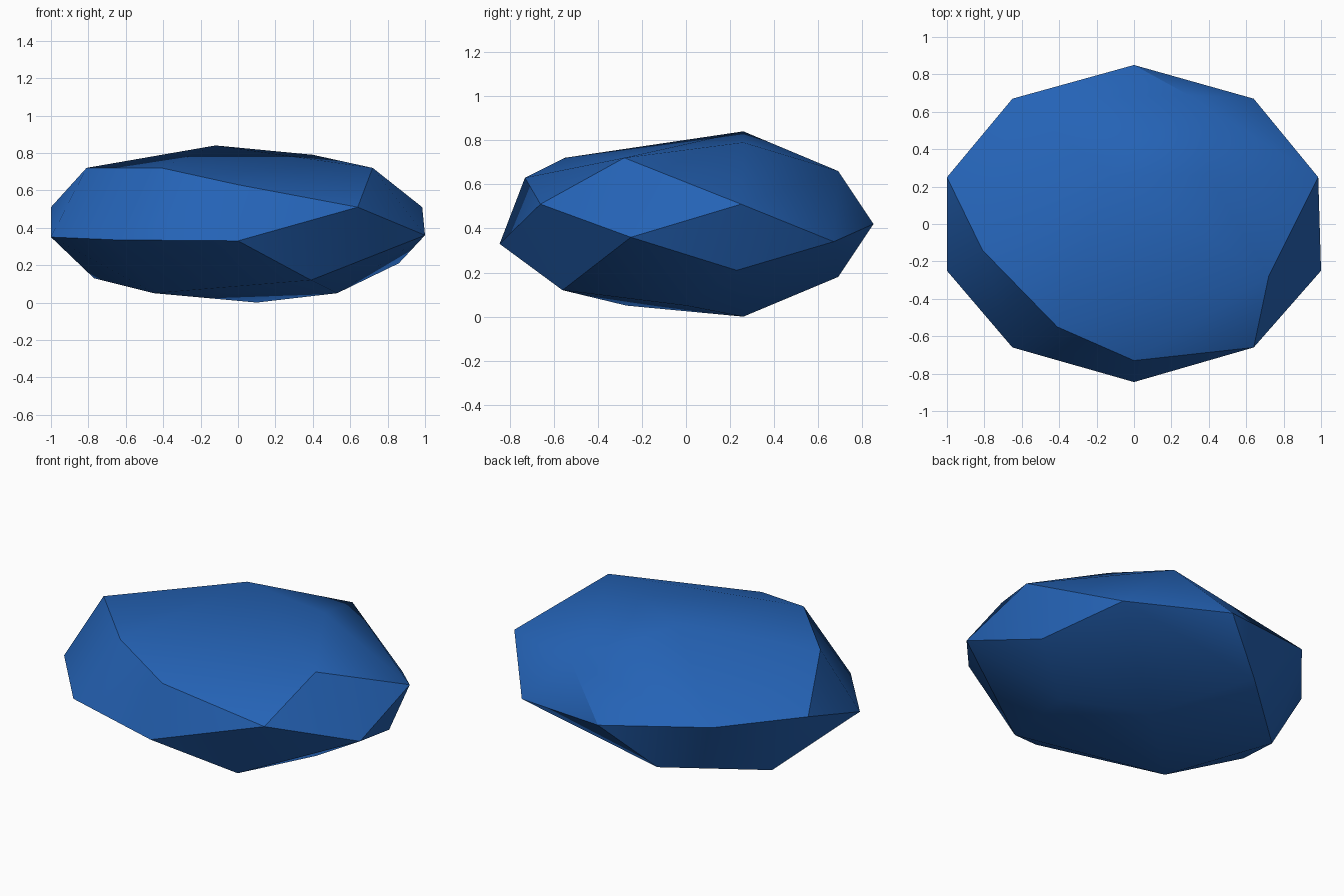
import bpy
import bmesh
import math

cube = bpy.data.objects.get("Cube")
if cube:
    bpy.data.objects.remove(cube, do_unlink=True)

# Blue stone material
blue = bpy.data.materials.new("stone blue")
blue.use_nodes = True
colour = (0.018, 0.125, 0.47, 1.0)
blue.diffuse_color = colour
blue.node_tree.nodes["Principled BSDF"].inputs["Base Color"].default_value = colour

# Corners of the upper facets
crown = [(0.72, -0.28, 0.72), (-0.81, -0.14, 0.72), (-0.41, -0.55, 0.72),
         (0, -0.73, 0.63), (0.29, 0.69, 0.66), (-0.12, 0.26, 0.84),
         (0.40, 0.26, 0.79)]

# Ten-sided girdle around the widest part
girdle = [(1.0, -0.25, 0.36), (0.985, 0.25, 0.51), (0.64, 0.67, 0.34),
          (0, 0.85, 0.42), (-0.65, 0.67, 0.51), (-1.0, 0.25, 0.51),
          (-1.0, -0.25, 0.35), (-0.65, -0.66, 0.335), (0, -0.845, 0.33),
          (0.64, -0.66, 0.51)]

# Corners of the lower facets
base = [(0.86, 0.23, 0.21), (0.39, -0.56, 0.12), (0.53, 0.0, 0.05),
        (0.10, 0.26, 0.0), (-0.45, -0.27, 0.05), (-0.77, 0.27, 0.13),
        (-0.29, 0.69, 0.18)]

# Wrap the corners in a convex shell
bm = bmesh.new()
for co in crown + girdle + base:
    bm.verts.new(co)
bmesh.ops.convex_hull(bm, input=bm.verts[:])
bmesh.ops.recalc_face_normals(bm, faces=bm.faces[:])
mesh = bpy.data.meshes.new("faceted_stone")
bm.to_mesh(mesh)
bm.free()
mesh.materials.append(blue)

stone = bpy.data.objects.new("faceted_stone", mesh)
bpy.context.collection.objects.link(stone)

# Soften shallow edges, keep the steep ones crisp
bpy.ops.object.select_all(action='DESELECT')
stone.select_set(True)
bpy.context.view_layer.objects.active = stone
bpy.ops.object.shade_smooth_by_angle(angle=math.radians(30))
